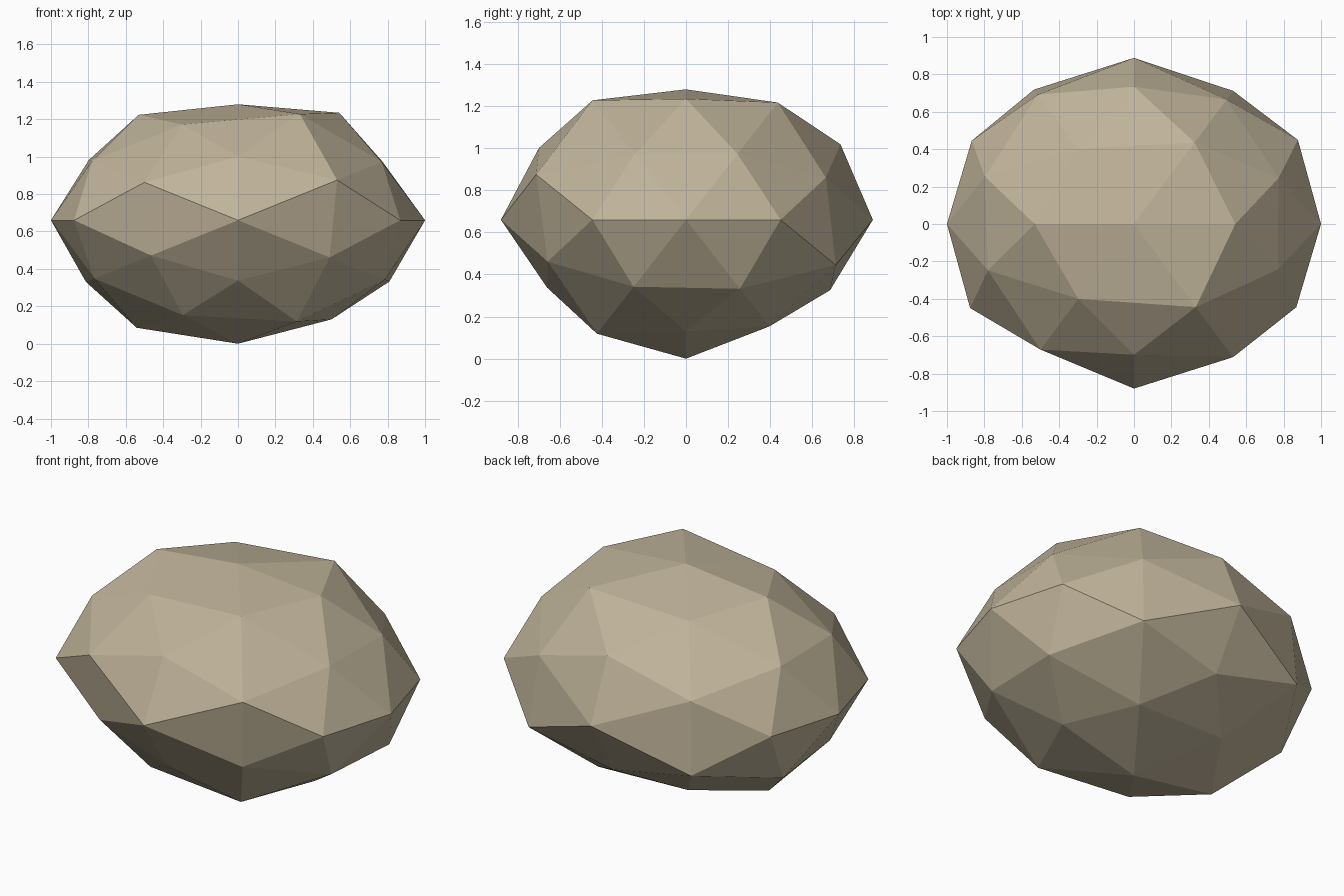
import bpy
import bmesh
from itertools import product
from mathutils import Vector

default_cube = bpy.data.objects.get("Cube")
if default_cube:
    bpy.data.objects.remove(default_cube, do_unlink=True)

GOLDEN = (1 + 5 ** 0.5) / 2
STRETCH = Vector((1.0, 0.83, 0.656))
CENTRE_HEIGHT = 0.66

# Each family is one direction repeated over its signs, with the
# percentage by which each mirrored corner is pushed in or out.
FAMILIES = [
    # Axis tips
    ((1, 0, 0), [100, 100]),
    ((0, 1, 0), [107, 106]),
    ((0, 0, 1), [94.5, 100.6]),
    # Main corners
    ((1, 0, GOLDEN), [103, 95, 101, 103]),
    ((0, GOLDEN, 1), [104, 97, 99, 93.5]),
    ((GOLDEN, 1, 0), [103, 102, 102, 103]),
    # Corners between the main ones
    ((1, GOLDEN, GOLDEN ** 2), [105, 95.5, 107, 102, 97, 93, 96.5, 95.5]),
    ((GOLDEN ** 2, 1, GOLDEN), [95.5, 100, 95, 97, 98.5, 100.5, 96.5, 95]),
    ((GOLDEN, GOLDEN ** 2, 1), [99, 106, 106, 98, 103, 107, 100, 93]),
]


def mirrored(direction):
    """All sign combinations of a direction, positive signs first."""
    choices = [(c, -c) if c else (c,) for c in direction]
    return [Vector(p).normalized() for p in product(*choices)]


def make_material(name, colour):
    material = bpy.data.materials.new(name)
    material.use_nodes = True
    material.diffuse_color = colour
    shader = next(n for n in material.node_tree.nodes if n.type == "BSDF_PRINCIPLED")
    shader.inputs["Base Color"].default_value = colour
    shader.inputs["Roughness"].default_value = 0.9
    return material


# Facet an even sphere first, so that every facet is a clean triangle
bm = bmesh.new()
corners = []
for direction, percentages in FAMILIES:
    for point, percent in zip(mirrored(direction), percentages):
        corners.append((bm.verts.new(point), percent / 100))
bmesh.ops.convex_hull(bm, input=bm.verts[:])

# Roughen and flatten the sphere into a boulder
for vert, radius in corners:
    vert.co = vert.co * radius * STRETCH
    vert.co.z += CENTRE_HEIGHT
bmesh.ops.recalc_face_normals(bm, faces=bm.faces[:])

mesh = bpy.data.meshes.new("boulder")
bm.to_mesh(mesh)
bm.free()
mesh.materials.append(make_material("warm grey stone", (0.52, 0.45, 0.32, 1)))
boulder = bpy.data.objects.new("boulder", mesh)
bpy.context.collection.objects.link(boulder)
